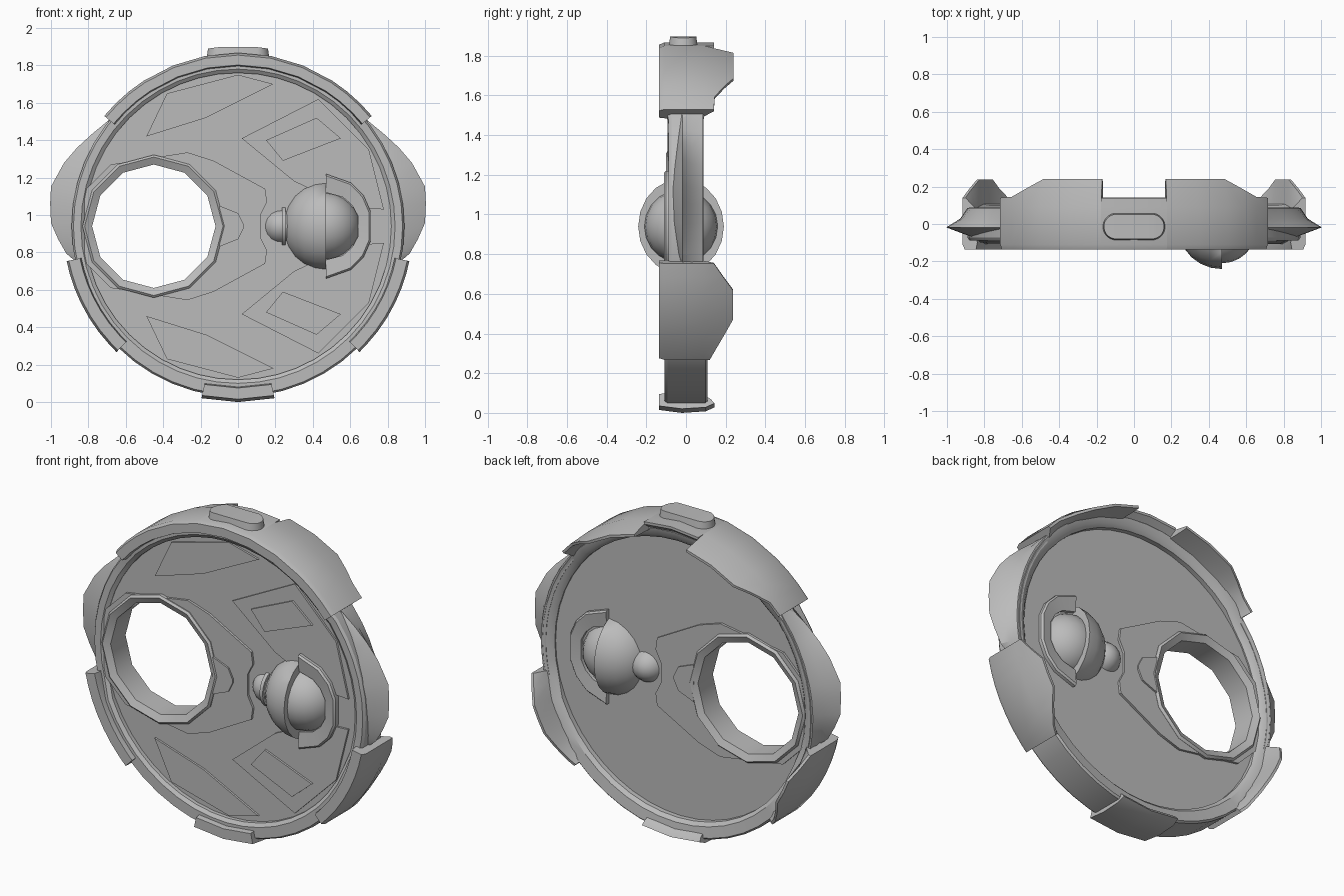
import bpy, bmesh, math
from mathutils import Matrix, Vector

cube = bpy.data.objects.get("Cube")
if cube:
    bpy.data.objects.remove(cube, do_unlink=True)

grey = bpy.data.materials.new("plain grey")
grey.use_nodes = True
grey.diffuse_color = (0.5, 0.5, 0.5, 1)
grey.node_tree.nodes["Principled BSDF"].inputs["Base Color"].default_value = (0.5, 0.5, 0.5, 1)

CZ = 0.94                                # height of the ring centre
HOLE = (-0.45, CZ)
BALL = Vector((0.47, -0.025, CZ))


def finish(name, bm):
    bmesh.ops.recalc_face_normals(bm, faces=bm.faces[:])
    mesh = bpy.data.meshes.new(name)
    bm.to_mesh(mesh)
    bm.free()
    mesh.materials.append(grey)
    ob = bpy.data.objects.new(name, mesh)
    bpy.context.collection.objects.link(ob)
    bpy.ops.object.select_all(action='DESELECT')
    ob.select_set(True)
    bpy.context.view_layer.objects.active = ob
    bpy.ops.object.shade_smooth_by_angle(angle=math.radians(32))


def lerp_keys(keys, a):
    """Value at angle a from a short list of (angle, value) keys."""
    for (a0, v0), (a1, v1) in zip(keys, keys[1:]):
        if a <= a1:
            return v0 + (v1 - v0) * (a - a0) / (a1 - a0)
    return keys[-1][1]


def sweep(name, angles, section, centre=(0, CZ), closed=False, flip=1):
    """Sweep a (radius, y) section round the y axis; the section may vary by angle."""
    bm = bmesh.new()
    loops = []
    for a in angles:
        t = math.radians(a)
        loops.append([bm.verts.new((flip * (centre[0] + r * math.cos(t)), y,
                                    centre[1] + r * math.sin(t))) for r, y in section(a)])
    pairs = list(zip(loops, loops[1:])) + ([(loops[-1], loops[0])] if closed else [])
    n = len(loops[0])
    for p, q in pairs:
        for i in range(n):
            j = (i + 1) % n
            bm.faces.new((p[i], p[j], q[j], q[i]))
    if not closed:
        bm.faces.new(loops[0])
        bm.faces.new(loops[-1])
    finish(name, bm)


def plate(name, outline, y0, y1, hole=None):
    """Flat plate in the xz plane, with an optional hole."""
    bm = bmesh.new()
    for pts in [outline] + ([hole] if hole else []):
        vs = [bm.verts.new((x, y0, z)) for x, z in pts]
        for i, v in enumerate(vs):
            bm.edges.new((v, vs[(i + 1) % len(vs)]))
    bmesh.ops.triangle_fill(bm, edges=bm.edges[:], use_beauty=True)
    ext = bmesh.ops.extrude_face_region(bm, geom=bm.faces[:], use_keep_orig=True)
    verts = [g for g in ext["geom"] if isinstance(g, bmesh.types.BMVert)]
    bmesh.ops.translate(bm, verts=verts, vec=(0, y1 - y0, 0))
    finish(name, bm)


def circle(cx, cz, r, n):
    return [(cx + r * math.cos(2 * math.pi * i / n), cz + r * math.sin(2 * math.pi * i / n))
            for i in range(n)]


def mirror_z(pts):
    return [(x, 2 * CZ - z) for x, z in pts]


def ball(name, pos, radius, scale=(1, 1, 1), half=False):
    """Sphere with its poles on the x axis; half keeps the -x side."""
    bm = bmesh.new()
    bmesh.ops.create_uvsphere(bm, u_segments=20, v_segments=12, radius=radius)
    bmesh.ops.rotate(bm, verts=bm.verts[:], matrix=Matrix.Rotation(math.pi / 2, 3, 'Y'))
    if half:
        bmesh.ops.bisect_plane(bm, geom=bm.verts[:] + bm.edges[:] + bm.faces[:],
                               plane_co=(0, 0, 0), plane_no=(1, 0, 0), clear_outer=True)
        bmesh.ops.holes_fill(bm, edges=[e for e in bm.edges if e.is_boundary])
    bmesh.ops.scale(bm, verts=bm.verts[:], vec=scale)
    bmesh.ops.translate(bm, verts=bm.verts[:], vec=pos)
    finish(name, bm)


# Main rim, narrower along the exposed sides and fuller at the bottom
def rim_section(a):
    s = math.degrees(math.asin(math.sin(math.radians(a))))
    w = 0.088 if -20 < s < 42 else 0.108
    r = 0.912 if s < -40 else 0.89
    return [(r, -w + 0.015), (r - 0.01, -w), (0.84, -w), (0.82, -w + 0.015),
            (0.82, w - 0.03), (0.84, w - 0.01), (r - 0.01, w), (r, w - 0.01)]


sweep("rim", [i * 7.5 for i in range(48)], rim_section, closed=True)

# Central disc with its round opening
plate("disc", circle(0, CZ, 0.84, 48), -0.07, 0.05, circle(*HOLE, 0.345, 12))
sweep("opening_ring", range(0, 360, 30),
      lambda a: [(0.33, -0.08), (0.37, -0.1), (0.382, -0.09),
                 (0.382, 0.065), (0.37, 0.078), (0.33, 0.06)],
      centre=HOLE, closed=True)


# Armour shells: back edge varies and tapers inward to a thin lip
def armour(name, angles, back, radius, flip=1):
    def section(a):
        yb = lerp_keys(back, a)
        rb = radius - 0.36 * max(0, yb - 0.14)
        return [(radius - 0.012, -0.137), (radius, -0.11), (radius, 0.09), (rb, yb),
                (rb - 0.015, yb), (0.87, 0.09), (0.855, -0.1), (0.862, -0.137)]
    sweep(name, angles, section, flip=flip)


upper = [(39.5, 0.14), (45, 0.145), (57, 0.24), (79, 0.24)]
lower = [(-46, 0.12), (-43, 0.14), (-31.5, 0.237), (-21, 0.237), (-11.5, 0.14)]
fin_radius = [(-13, 0.88), (-9, 0.93), (1, 1.0), (12, 1.022), (20, 0.99), (32, 0.925), (40, 0.88)]


def fin_section(a):
    r = lerp_keys(fin_radius, a)
    k = (r - 0.88) / 0.14
    return [(0.86, -0.02 - 0.05 * k), (0.892, -0.02 - 0.045 * k), (r, -0.018),
            (0.89 + 0.045 * k, 0.03), (0.892, 0.085), (0.86, 0.085)]


for side, f in (("left", 1), ("right", -1)):
    armour(side + "_upper_armour", [39.5, 45, 51, 57, 68, 79], upper, 0.927, f)
    armour(side + "_lower_armour", [-46, -43, -37, -31.5, -26, -21, -16, -11.5], lower, 0.935, f)
    sweep(side + "_fin", [-13, -9, -4, 1, 7, 12, 20, 26, 32, 40], fin_section, flip=f)
armour("top_armour", [79, 90, 101], [(79, 0.14), (101, 0.14)], 0.927)

# Bottom foot, flush with the rim on the inside
sweep("bottom_foot", [-102, -90, -78],
      lambda a: [(0.925, -0.137), (0.94, -0.02), (0.932, 0.1), (0.912, 0.143),
                 (0.89, 0.125), (0.87, 0.09), (0.858, -0.1), (0.865, -0.137)])

# Rounded button on top, following the curve of the armour
bm = bmesh.new()
lower_loop, upper_loop = [], []
for i in range(24):
    t = 2 * math.pi * (i + 0.5) / 24
    for loop, r, arc in ((lower_loop, 0.074, 0.91), (upper_loop, 0.066, 0.963)):
        x = math.copysign(0.095, math.cos(t)) + r * math.cos(t)
        loop.append(bm.verts.new((x, -0.014 + r * math.sin(t), CZ + math.sqrt(arc ** 2 - x ** 2))))
for i in range(24):
    j = (i + 1) % 24
    bm.faces.new((lower_loop[i], lower_loop[j], upper_loop[j], upper_loop[i]))
for i in range(11):
    bm.faces.new([upper_loop[k] for k in (i, i + 1, 22 - i, 23 - i)])
finish("top_button", bm)

# Raised plate round the opening, on both faces
half = [(-0.82, 1.13), (-0.68, 1.27), (-0.27, 1.335), (-0.13, 1.29), (0.145, 1.14),
        (0.155, 1.07), (0.12, 1.0)]
around = half + mirror_z(half)[::-1]
tab_half = [(-0.1, 1.05), (0.0, 1.01), (0.03, 0.95)]
tab = tab_half + mirror_z(tab_half)[::-1]
for face, y0, out in (("front", -0.07, -1), ("back", 0.05, 1)):
    plate(face + "_opening_plate", around, y0, y0 + out * 0.014, circle(*HOLE, 0.345, 12))
    plate(face + "_opening_tab", tab, y0, y0 + out * 0.024)

# Raised front panels, above and below
long_panel = [(-0.49, 1.42), (-0.38, 1.65), (0.0, 1.75), (0.19, 1.7), (-0.17, 1.52)]
side_panel = [(0.02, 1.41), (0.43, 1.62), (0.7, 1.35), (0.78, 1.03), (0.6, 1.04), (0.3, 1.18)]
small_panel = [(0.15, 1.4), (0.42, 1.52), (0.55, 1.41), (0.24, 1.29)]
for where, m in (("upper", lambda p: p), ("lower", mirror_z)):
    plate(where + "_long_panel", m(long_panel), -0.07, -0.082)
    plate(where + "_side_panel", m(side_panel), -0.07, -0.082)
    plate(where + "_small_panel", m(small_panel), -0.07, -0.094)

# Round pod set in the disc: half shell, core, nozzle and collar
ball("pod_shell", BALL, 0.24, (0.96, 0.9, 1), half=True)
ball("pod_core", BALL, 0.185)
ball("nozzle_ball", BALL + Vector((-0.24, 0.02, 0)), 0.1, (1, 1.2, 1))
bm = bmesh.new()
bmesh.ops.create_cone(bm, cap_ends=True, segments=20, radius1=0.11, radius2=0.11, depth=0.02)
bmesh.ops.rotate(bm, verts=bm.verts[:], matrix=Matrix.Rotation(math.pi / 2, 3, 'Y'))
bmesh.ops.translate(bm, verts=bm.verts[:], vec=BALL + Vector((-0.225, 0, 0)))
finish("nozzle_flange", bm)
collar_radius = [(-90, 0.28), (-18, 0.252), (18, 0.252), (90, 0.28)]


def collar_section(a):
    r = lerp_keys(collar_radius, a)
    return [(0.18, -0.1), (r - 0.01, -0.11), (r, -0.1), (r, 0.07), (r - 0.01, 0.08), (0.18, 0.07)]


sweep("pod_collar", [-90, -60, -39, -18, 18, 39, 60, 90], collar_section, centre=(BALL.x, CZ))
